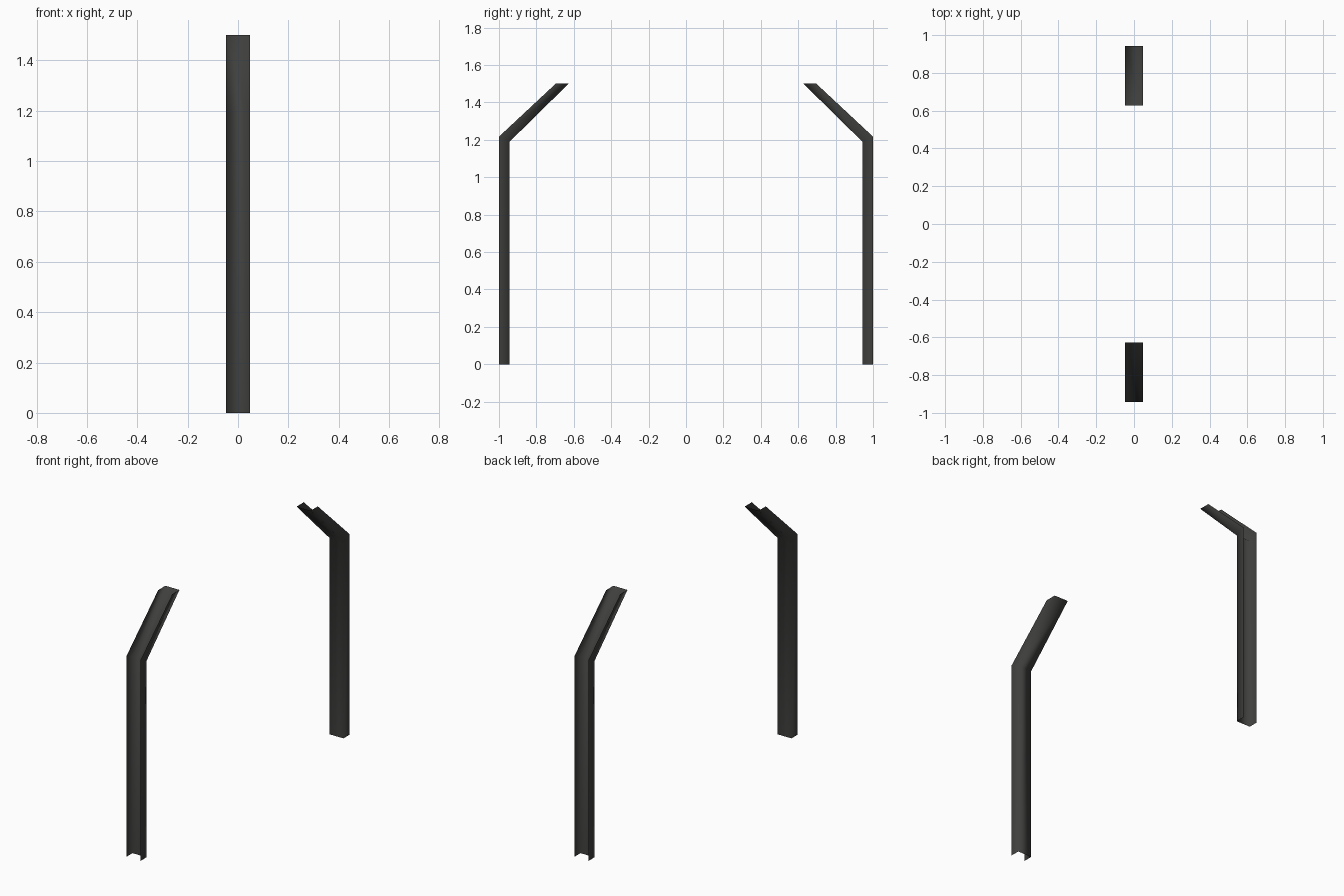
import bpy

if "Cube" in bpy.data.objects:
    bpy.data.objects.remove(bpy.data.objects["Cube"])

# single dark metal colour
metal = bpy.data.materials.new("dark grey metal")
metal.diffuse_color = (0.05, 0.05, 0.048, 1)
metal.use_nodes = True
metal.node_tree.nodes["Principled BSDF"].inputs["Base Color"].default_value = metal.diffuse_color

HALF_WIDTH = 0.047
# side profile (y, z): open outer edge and inner web line, foot to tip
OUTER = [(1.0, 0.0), (1.0, 1.217), (0.697, 1.5)]
INNER = [(0.943, 0.0), (0.943, 1.19), (0.628, 1.5)]


def channel_post(name, side):
    """Thin sheet channel, open outwards, with an arm bent inwards."""
    verts, faces = [], []
    for (yo, zo), (yi, zi) in zip(OUTER, INNER):
        verts += [(-HALF_WIDTH, side * yo, zo), (-HALF_WIDTH, side * yi, zi),
                  (HALF_WIDTH, side * yi, zi), (HALF_WIDTH, side * yo, zo)]
    for row in range(len(OUTER) - 1):
        for col in range(3):
            a = row * 4 + col
            face = (a, a + 1, a + 5, a + 4)
            faces.append(face if side > 0 else face[::-1])
    mesh = bpy.data.meshes.new(name)
    mesh.from_pydata(verts, [], faces)
    mesh.materials.append(metal)
    mesh.shade_smooth()
    obj = bpy.data.objects.new(name, mesh)
    bpy.context.collection.objects.link(obj)


# mirrored pair of posts
channel_post("front_post", -1)
channel_post("back_post", 1)
